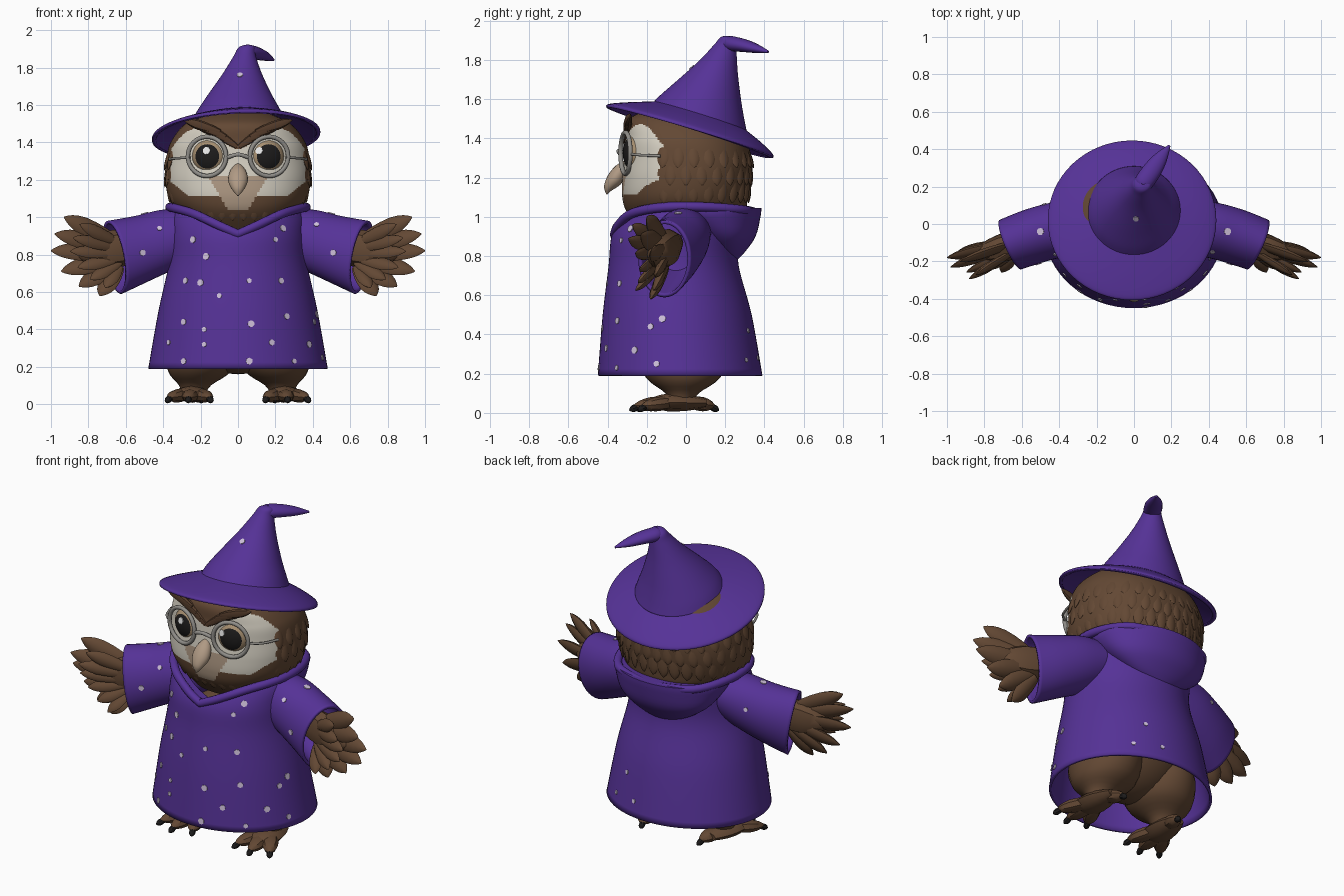
import bpy, bmesh, math
from math import sin, cos, pi
from mathutils import Vector, Matrix
from mathutils.bvhtree import BVHTree

if "Cube" in bpy.data.objects:
    bpy.data.objects.remove(bpy.data.objects["Cube"])
made = []
X, Y, Z = Vector((1, 0, 0)), Vector((0, 1, 0)), Vector((0, 0, 1))


def material(name, *rgb):
    m = bpy.data.materials.new(name)
    m.use_nodes = True
    m.diffuse_color = (*rgb, 1)
    node = m.node_tree.nodes["Principled BSDF"]
    node.inputs["Base Color"].default_value = (*rgb, 1)
    node.inputs["Roughness"].default_value = 0.8
    return m


purple = material("purple cloth", .092, .032, .31)
lilac = material("pale lilac", .62, .53, .7)
brown = material("brown feathers", .125, .065, .034)
dark = material("dark brown feathers", .09, .045, .024)
cream = material("cream face", .68, .64, .55)
tan = material("tan beak", .43, .32, .23)
iris = material("amber iris", .38, .27, .16)
black = material("black", .012, .011, .011)
grey = material("grey metal", .28, .27, .25)
white = material("white glint", .9, .9, .9)


def smooth_path(pts, steps):
    """Catmull-Rom curve through points of any dimension."""
    n, out = len(pts), []
    for i in range(n - 1):
        a, b, c, d = [Vector(pts[min(max(j, 0), n - 1)]) for j in range(i - 1, i + 3)]
        for k in range(steps):
            t = k / steps
            out.append((b * 2 + (c - a) * t + (a * 2 - b * 5 + c * 4 - d) * t * t
                        + (b * 3 - a - c * 3 + d) * t ** 3) / 2)
    return out + [Vector(pts[-1])]


def loft(bm, rings, u=X, v=Y, segs=24, steps=4, square=1, caps=True):
    """Skin over rings (x, y, z, u radius, v radius)."""
    def bend(c):
        return math.copysign(abs(c) ** square, c)
    rows = []
    for r in smooth_path(rings, steps):
        mid = Vector(r[:3])
        rows.append([bm.verts.new(mid + u * r[3] * bend(cos(2 * pi * i / segs))
                                  + v * r[4] * bend(sin(2 * pi * i / segs))) for i in range(segs)])
    for p, q in zip(rows, rows[1:]):
        for i in range(segs):
            j = (i + 1) % segs
            bm.faces.new((p[i], p[j], q[j], q[i]))
    if caps:
        bm.faces.new(rows[0][::-1])
        bm.faces.new(rows[-1])


def petal(bm, a, b, wide, thick, facing):
    """Flattened feather, toe or claw from a to b."""
    a, b = Vector(a), Vector(b)
    w = (b - a).normalized()
    u = Vector(facing).cross(w).normalized()
    rings = [(*a.lerp(b, t), wide * s, thick * s)
             for t, s in ((0, .5), (.3, .9), (.65, 1), (.88, .6), (1, .06))]
    loft(bm, rings, u, w.cross(u), 8, 2)


def finish(name, bm, mats, rule=None, shell=0):
    if not shell:
        bmesh.ops.recalc_face_normals(bm, faces=bm.faces)
    if rule:
        for f in bm.faces:
            f.material_index = rule(f.calc_center_median())
    me = bpy.data.meshes.new(name)
    bm.to_mesh(me)
    bm.free()
    return add(name, me, mats, shell)


def add(name, me, mats, shell=0):
    for m in mats:
        me.materials.append(m)
    ob = bpy.data.objects.new(name, me)
    bpy.context.collection.objects.link(ob)
    if shell:
        mod = ob.modifiers.new("thickness", "SOLIDIFY")
        mod.thickness, mod.offset = shell, -1
    made.append(ob)
    return ob


def twin(ob):
    """Mirrored copy on the model's right."""
    new = ob.copy()
    new.data = ob.data.copy()
    new.data.transform(Matrix.Scale(-1, 4, X))
    new.data.flip_normals()
    new.name = ob.name.replace("left", "right")
    bpy.context.collection.objects.link(new)
    made.append(new)
    return new


def tube(name, pts, radius, mat, closed=False):
    cu = bpy.data.curves.new(name, "CURVE")
    cu.dimensions, cu.bevel_depth, cu.bevel_resolution = "3D", radius, 3
    sp = cu.splines.new("POLY")
    sp.points.add(len(pts) - 1)
    for p, q in zip(sp.points, pts):
        p.co = (*q, 1)
    sp.use_cyclic_u = closed
    cu.use_fill_caps = True
    tmp = bpy.data.objects.new(name + "_path", cu)
    me = bpy.data.meshes.new_from_object(tmp)
    bpy.data.objects.remove(tmp)
    return add(name, me, [mat])


def tree(ob):
    me = ob.data
    return BVHTree.FromPolygons([v.co for v in me.vertices], [p.vertices[:] for p in me.polygons])


def plate(bm, trees, start, way, size):
    """Thin plate laid on the first surface struck."""
    hits = [h for h in (t.ray_cast(Vector(start), way) for t in trees) if h[0]]
    if hits:
        spot, nor, *_ = min(hits, key=lambda h: h[3])
        nor = nor if nor.dot(way) < 0 else -nor
        m = Matrix.Translation(spot + nor * .002) @ Z.rotation_difference(nor).to_matrix().to_4x4()
        bmesh.ops.create_cone(bm, cap_ends=True, segments=7, radius1=size, radius2=size,
                              depth=.005, matrix=m)


# Head, with the face mask coloured by position
def face_colour(c):
    x = abs(c.x)
    if c.y > -.11:
        return 0
    if x < .15 - (1.2 - c.z) * .6 and 1.04 < c.z < 1.22:
        return 2
    top = 1.36 + x * .52 if x < .22 else 1.474 - (x - .22) ** 2 * 6
    if x < .36 and c.z < top and c.z > 1.11 + max(0, x - .26) * .8:
        return 1
    return 0


bm = bmesh.new()
loft(bm, [(0, 0, .92, .24, .22), (0, 0, 1.02, .32, .3), (0, -.005, 1.1, .37, .32),
          (0, .005, 1.2, .388, .33), (0, .01, 1.3, .383, .325), (0, -.005, 1.4, .36, .305),
          (0, -.03, 1.5, .28, .26), (0, -.01, 1.56, .15, .14)], segs=192, steps=14, square=.88)
head = finish("head", bm, [brown, cream, tan], face_colour)
skin = tree(head)

# Long, flat-lying head feathers and throat ruff
bm = bmesh.new()
for row in range(4):
    z = 1.02 + row * .09
    for i in range(30):
        ang = 2 * pi * (i + row % 2 / 2) / 30
        way = Vector((cos(ang), sin(ang), 0))
        if row and way.y < -.38:
            continue
        top = skin.ray_cast(Vector((0, 0, z + .09)), way)[0]
        end = skin.ray_cast(Vector((0, 0, z - .04)), way)[0]
        petal(bm, top - way * .008, end + way * .008, .03, .009, way)
finish("head_feathers", bm, [brown])

# Brow tufts
bm = bmesh.new()
for k in range(4):
    petal(bm, (.005 + .03 * k, -.31, 1.375 + .027 * k), (.17 + .04 * k, -.285, 1.49 + .01 * k), .026, .018, -Y)
twin(finish("left_brow", bm, [dark]))

# Beak
bm = bmesh.new()
loft(bm, [(0, -.29, 1.28, .015, .02), (0, -.33, 1.24, .045, .035), (0, -.365, 1.19, .052, .04),
          (0, -.4, 1.145, .028, .022), (0, -.405, 1.115, .004, .004)], X, Vector((0, .8, -.6)), 20)
finish("beak", bm, [tan])

# Eyes, glints and spectacles
pose = (Matrix.Translation((.155, -.265, 1.325)) @ Matrix.Rotation(.24, 4, "Z")
        @ Matrix.Rotation(pi / 2, 4, "X"))
globe = pose @ Matrix.Diagonal((.092, .092, .055, 1))
bm = bmesh.new()
bmesh.ops.create_uvsphere(bm, u_segments=32, v_segments=24, radius=1, matrix=globe)
eye = finish("left_eye", bm, [iris, black], lambda c: int((globe.inverted() @ c).xy.length < .73))
eyes = [tree(eye), tree(twin(eye))]
bm = bmesh.new()
for x in (-.168, .113):
    plate(bm, eyes, (x, -2, 1.355), Y, .021)
finish("eye_glints", bm, [white])
hoop = [pose @ Vector((.105 * cos(i * pi / 20), .105 * sin(i * pi / 20), .045)) for i in range(40)]
twin(tube("left_frame", hoop, .012, grey, True))
twin(tube("left_temple", smooth_path([(.255, -.29, 1.32), (.325, -.23, 1.315), (.365, -.13, 1.31)], 5), .007, grey))
tube("bridge", smooth_path([(-.055, -.335, 1.32), (0, -.345, 1.335), (.055, -.335, 1.32)], 5), .011, grey)

# Robe with dipped neckline
bm = bmesh.new()
loft(bm, [(0, -.03, .19, .48, .42), (0, -.045, .5, .425, .38), (0, -.063, .75, .37, .332),
          (0, -.055, .9, .36, .325), (0, -.02, 1, .355, .31), (0, 0, 1.07, .31, .28)],
     segs=64, steps=6, caps=False)
for v in bm.verts:
    if v.co.y < 0:
        v.co.z = min(v.co.z, .91 + .42 * abs(v.co.x))
robe = finish("robe", bm, [purple], shell=.015)

# Collar roll and hanging hood
half = [(0, -.365, .91), (.1, -.345, .955), (.24, -.27, 1.02), (.35, -.1, 1.05), (.355, .1, 1.05),
        (.25, .29, 1.035), (0, .36, 1.02)]
loop = smooth_path(half, 6)
tube("collar", loop + [Vector((-p.x, p.y, p.z)) for p in loop[-2:0:-1]], .024, purple, True)
bm = bmesh.new()
loft(bm, [(0, .22, .77, .06, .03), (0, .215, .82, .18, .085), (0, .19, .9, .29, .165),
          (0, .13, 1, .35, .25), (0, .12, 1.045, .355, .265)], segs=48)
finish("hood", bm, [purple])

# Sleeves
bm = bmesh.new()
loft(bm, [(.18, .01, .93, .13, .11), (.36, -.02, .885, .15, .16), (.52, -.06, .83, .15, .18),
          (.66, -.11, .785, .145, .2)], Vector((.38, .92, 0)), Vector((.17, 0, .98)), 40, 6, caps=False)
sleeve = finish("left_sleeve", bm, [purple], shell=.018)
sleeve_two = twin(sleeve)

# Wing hands, a long fan with a shorter layer on the front
bm = bmesh.new()
petal(bm, (.4, -.05, .87), (.87, -.17, .8), .1, .075, -Y)
tips = [(.93, -.2, 1), (.98, -.23, .91), (1, -.18, .82), (.945, -.15, .71), (.85, -.16, .63), (.74, -.18, .58)]
lean = Vector((.2, -.85, .4))
for k, tip in enumerate(tips):
    root = Vector((.63, -.1, .86 - .025 * k))
    petal(bm, root, tip, .052, .024, lean)
    petal(bm, root - Y * .04, root.lerp(Vector(tip), .72) - Y * .1, .038, .02, lean)
twin(finish("left_wing", bm, [brown]))

# Belly and legs
bm = bmesh.new()
bmesh.ops.create_uvsphere(bm, u_segments=32, v_segments=20, radius=1,
                          matrix=Matrix.Translation((0, -.03, .52)) @ Matrix.Diagonal((.35, .3, .36, 1)))
finish("belly", bm, [brown])
bm = bmesh.new()
loft(bm, [(.24, -.03, .04, .06, .06), (.23, -.02, .1, .085, .085), (.205, -.015, .18, .17, .19),
          (.19, -.02, .32, .18, .24), (.18, -.02, .42, .1, .14)], segs=28)
twin(finish("left_leg", bm, [brown]))

# Feet and claws
foot, claws = bmesh.new(), bmesh.new()
petal(foot, (.23, .1, .05), (.26, -.2, .055), .09, .045, Z)
for end in ((.15, -.23), (.265, -.26), (.37, -.22), (.2, .14)):
    tip = Vector((*end, .036))
    heel = Vector((.24, -.02, .06))
    way = (tip - heel).normalized()
    petal(foot, heel, tip + way * .01, .045, .036, Z)
    petal(claws, tip - way * .03, tip + way * .03 - Z * .02, .018, .018, Z)
twin(finish("left_foot", foot, [brown]))
twin(finish("left_claws", claws, [black]))

# Hat: brim, straight cone meeting it at a crease, and curled tail
lean_u, lean_v = Vector((1, 0, .045)), Vector((0, .958, -.287))
bm = bmesh.new()
loft(bm, [(-.01, .02, 1.43, .45, .445), (-.01, .022, 1.45, .44, .435), (-.005, .045, 1.485, .35, .345),
          (0, .07, 1.525, .22, .22)], lean_u, lean_v, 64, 5, caps=False)
finish("hat_brim", bm, [purple], shell=.022)
bm = bmesh.new()
loft(bm, [(0, .07, 1.51, .25, .25), (0, .085, 1.56, .226, .222), (.005, .115, 1.64, .178, .174),
          (.02, .163, 1.76, .108, .106), (.035, .2, 1.86, .06, .06), (.045, .215, 1.905, .045, .04),
          (.05, .22, 1.92, .01, .01)], lean_u, lean_v, 64, 5, caps=False)
cone = finish("hat_cone", bm, [purple], shell=.022)
bm = bmesh.new()
loft(bm, [(.03, .19, 1.885, .03, .02), (.05, .22, 1.885, .05, .038), (.1, .29, 1.875, .05, .034),
          (.145, .355, 1.86, .036, .024), (.19, .42, 1.842, .006, .006)], Vector((-.8, .6, 0)), Z, 16)
finish("hat_tail", bm, [purple])

# Pale stars scattered on the cloth
cloth = [tree(o) for o in (robe, sleeve, sleeve_two, cone)]
front = [(-.24, .88), (-.42, .94), (-.51, .81), (.24, .94), (.42, .96), (.51, .81), (-.17, .79), (.2, .88),
         (-.28, .66), (-.2, .65), (.06, .66), (.23, .66), (.4, .65), (-.1, .58), (-.29, .44), (.07, .43),
         (-.18, .4), (.26, .47), (.42, .48), (-.18, .32), (.18, .33), (.38, .32), (-.37, .33),
         (-.29, .23), (.06, .23), (.3, .23), (.01, 1.76)]
bm = bmesh.new()
for k, (x, z) in enumerate(front):
    plate(bm, cloth, (x, -2, z), Y, (.019, .014, .017)[k % 3])
for x, z in ((.18, .42), (.26, .27), (.1, .28), (-.48, .9)):
    plate(bm, cloth, (x, 2, z), -Y, .013)
for y, z in ((-.18, .44), (-.15, .25)):
    plate(bm, cloth, (2, y, z), -X, .016)
for x in (-.5, .5):
    plate(bm, cloth, (x, -.04, 2), -Z, .02)
finish("cloth_stars", bm, [lilac])

# Smooth shading with crisp creases
bpy.ops.object.select_all(action="DESELECT")
for ob in made:
    ob.select_set(True)
bpy.context.view_layer.objects.active = made[0]
bpy.ops.object.shade_smooth_by_angle(angle=math.radians(40))
